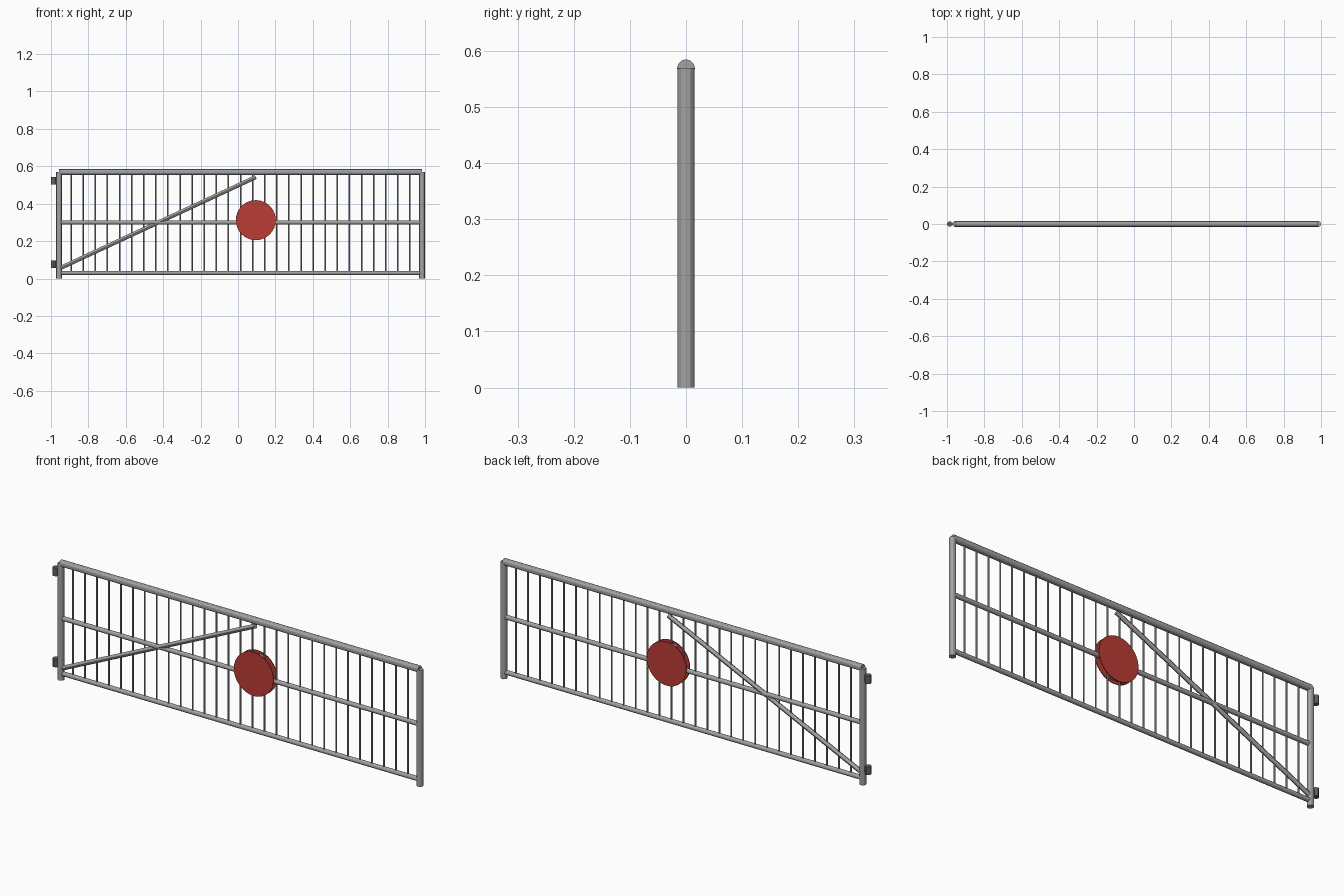
import bpy
from mathutils import Vector

cube = bpy.data.objects.get("Cube")
if cube:
    bpy.data.objects.remove(cube)


def material(name, rgb):
    m = bpy.data.materials.new(name)
    m.use_nodes = True
    m.diffuse_color = (*rgb, 1)
    m.node_tree.nodes["Principled BSDF"].inputs["Base Color"].default_value = (*rgb, 1)
    return m


steel = material("galvanised steel", (0.36, 0.36, 0.36))
dark = material("dark iron", (0.12, 0.12, 0.12))
red = material("sign red", (0.5, 0.045, 0.036))


def tube(name, start, end, radius, mat, sides=12):
    """Closed cylinder running between two points."""
    a, b = Vector(start), Vector(end)
    bpy.ops.mesh.primitive_cylinder_add(vertices=sides, radius=radius,
                                        depth=(b - a).length, location=(a + b) / 2)
    o = bpy.context.object
    o.name = name
    o.rotation_euler = (b - a).to_track_quat('Z', 'Y').to_euler()
    o.data.materials.append(mat)
    bpy.ops.object.shade_smooth_by_angle()
    return o


def box(name, centre, size, mat):
    bpy.ops.mesh.primitive_cube_add(size=1, location=centre)
    o = bpy.context.object
    o.name = name
    o.scale = size
    o.data.materials.append(mat)


HINGE_X, LATCH_X = -0.957, 0.984
TOP_Z = 0.569

# End posts
for name, x in (("hinge_post", HINGE_X), ("latch_post", LATCH_X)):
    tube(name, (x, 0, 0), (x, 0, TOP_Z), 0.0155, steel)

# Horizontal rails
for name, z, r in (("top_rail", TOP_Z, 0.016), ("middle_rail", 0.3, 0.011),
                   ("bottom_rail", 0.03, 0.011)):
    tube(name, (HINGE_X, 0, z), (LATCH_X, 0, z), r, steel)

# Evenly spaced pickets
bays = 30
for i in range(1, bays):
    x = HINGE_X + (LATCH_X - HINGE_X) * i / bays
    tube(f"picket_{i}", (x, 0, 0.03), (x, 0, TOP_Z), 0.004, steel, 8)

# Diagonal brace
tube("diagonal_brace", (HINGE_X, 0, 0.053), (0.095, 0, 0.542), 0.011, steel)

# Hinges: a knuckle with a short link to the post
for name, z in (("lower_hinge", 0.077), ("upper_hinge", 0.522)):
    tube(name + "_knuckle", (-0.986, 0, z - 0.02), (-0.986, 0, z + 0.02), 0.014, dark)
    box(name + "_link", (-0.968, 0, z), (0.03, 0.012, 0.03), dark)

# Warning discs on both sides with a mounting plate between
for name, side in (("front_disc", -1), ("back_disc", 1)):
    tube(name, (0.095, side * 0.011, 0.312), (0.095, side * 0.015, 0.312), 0.107, red, 32)
box("disc_mount", (0.095, 0, 0.312), (0.09, 0.022, 0.186), steel)
